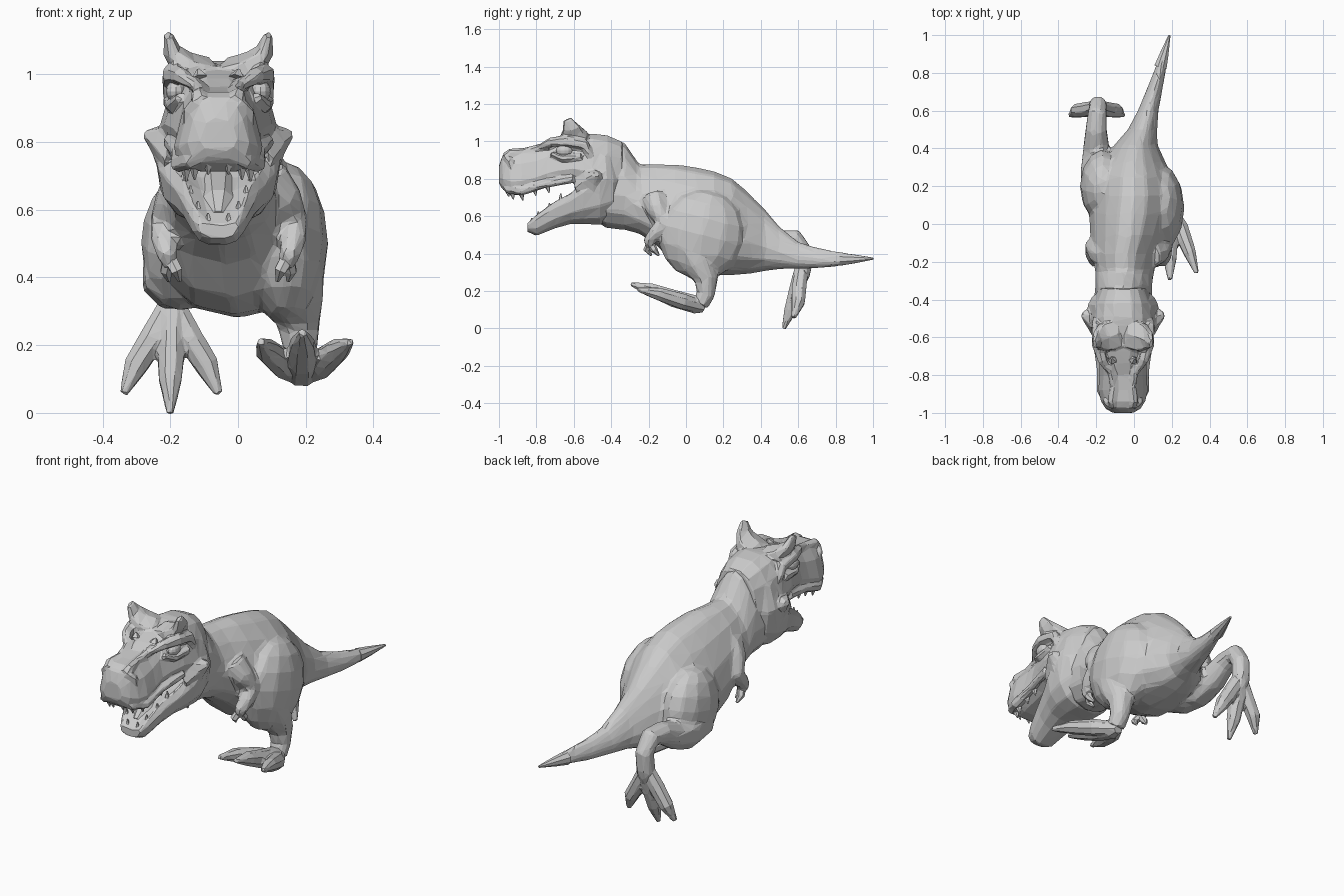
import bpy, bmesh, math
from mathutils import Vector, Matrix

CX = -0.058  # centre line of the head


def finish(name, bm):
    bmesh.ops.recalc_face_normals(bm, faces=bm.faces[:])
    me = bpy.data.meshes.new(name)
    bm.to_mesh(me)
    bm.free()
    ob = bpy.data.objects.new(name, me)
    bpy.context.collection.objects.link(ob)
    return ob


def skin(name, rings):
    """Bridge equal-sized rings of points and cap both ends."""
    bm = bmesh.new()
    vs = [[bm.verts.new(p) for p in r] for r in rings]
    n = len(vs[0])
    for a, b in zip(vs, vs[1:]):
        for i in range(n):
            j = (i + 1) % n
            bm.faces.new((a[i], a[j], b[j], b[i]))
    bm.faces.new(vs[0])
    bm.faces.new(vs[-1])
    return finish(name, bm)


def loft(name, sections, n=14, boxy=1.0, pinch=0.0, dish=0.0):
    """Sections along y: (y, centre x, bottom, top, half width)."""
    rings = []
    for y, cx, bot, top, hw in sections:
        ring = []
        for i in range(n):
            a = 2 * math.pi * (i + 0.5) / n
            c, s = math.cos(a), math.sin(a)
            c = math.copysign(abs(c) ** boxy, c)
            s = math.copysign(abs(s) ** boxy, s)
            z = (bot + top) / 2 + s * (top - bot) / 2
            if s > 0 and abs(c) < 0.75:
                z -= dish * (top - bot)
            ring.append((cx + hw * c * (1 - pinch * s), y, z))
        rings.append(ring)
    return skin(name, rings)


def tube(name, pts, n=8, flat=1.0, ref=(1, 0, 0)):
    """Tapered limb through (x, y, z, radius); flat scales it along ref."""
    P = [Vector(p[:3]) for p in pts]
    rings = []
    for i, p in enumerate(P):
        t = (P[min(i + 1, len(P) - 1)] - P[max(i - 1, 0)]).normalized()
        u = Vector(ref) - t * t.dot(Vector(ref))
        u.normalize()
        v = t.cross(u)
        r = pts[i][3]
        rings.append([p + r * (u * flat * math.cos(k) + v * math.sin(k))
                      for k in [2 * math.pi * (j + 0.5) / n for j in range(n)]])
    return skin(name, rings)


def ball(name, loc, size, tilt=0.0, seg=12, rows=8):
    bm = bmesh.new()
    m = Matrix.Translation(loc) @ Matrix.Rotation(tilt, 4, 'X') @ Matrix.Diagonal((*size, 1))
    bmesh.ops.create_uvsphere(bm, u_segments=seg, v_segments=rows, radius=1, matrix=m)
    return finish(name, bm)


def fuse(name, parts, voxel, smooth, faces):
    """Merge overlapping parts into one faceted low-poly skin."""
    bpy.ops.object.select_all(action='DESELECT')
    for p in parts:
        p.select_set(True)
    ob = bpy.context.view_layer.objects.active = parts[0]
    bpy.ops.object.join()
    ob.name = name
    m = ob.modifiers.new("merge", 'REMESH')
    m.mode, m.voxel_size = 'VOXEL', voxel
    m = ob.modifiers.new("blend", 'SMOOTH')
    m.iterations = smooth
    bpy.ops.object.modifier_apply(modifier="merge")
    bpy.ops.object.modifier_apply(modifier="blend")
    tris = sum(len(p.vertices) - 2 for p in ob.data.polygons)
    m = ob.modifiers.new("facets", 'DECIMATE')
    m.ratio = min(1, faces / max(tris, 1))
    bpy.ops.object.modifier_apply(modifier="facets")
    for p in ob.data.polygons:
        p.use_smooth = False


# Neck, torso and tail
body = [loft("torso", [
    (-.55, CX, .62, .98, .12), (-.43, CX, .535, 1.02, .15), (-.33, -.055, .525, .995, .145),
    (-.25, -.05, .505, .88, .15), (-.16, -.045, .445, .88, .17), (-.06, -.025, .34, .88, .2),
    (.05, -.01, .29, .863, .22), (.15, 0, .28, .842, .22), (.25, 0, .285, .8, .2),
    (.33, .0, .29, .73, .16), (.42, .01, .305, .64, .11), (.5, .045, .316, .545, .075),
    (.6, .075, .317, .465, .054), (.7, .105, .32, .433, .043), (.8, .135, .33, .415, .032),
    (.9, .16, .345, .397, .021)], pinch=.3)]
tube("tail_tip", [(.14, .83, .37, .036), (.16, .9, .371, .025), (.188, 1.0, .373, .006)])

# Upper skull and snout
head = [loft("skull", [
    (-1.0, CX, .775, .87, .05), (-.98, CX, .74, .93, .085), (-.94, CX, .71, .95, .11),
    (-.88, CX, .71, .955, .123), (-.8, CX, .735, .965, .117), (-.74, CX, .755, .99, .116),
    (-.68, CX, .77, 1.01, .13), (-.6, CX, .775, 1.03, .15), (-.5, CX, .74, 1.045, .165),
    (-.42, CX, .7, 1.035, .155), (-.34, CX, .72, 1.0, .12)], n=12, boxy=.7, pinch=.25)]

# Lower jaw widening into the cheeks
head.append(loft("lower_jaw", [
    (-.848, CX, .515, .57, .06), (-.8, CX, .493, .625, .083), (-.7, CX, .533, .7, .115),
    (-.62, CX, .555, .745, .145), (-.55, CX, .555, .81, .175), (-.46, CX, .55, .88, .185),
    (-.39, CX, .58, .89, .165), (-.35, CX, .65, .85, .12)], n=12, boxy=.75, pinch=-.15, dish=.25))

tube("tongue", [(CX, -.79, .58, .02), (CX, -.72, .625, .04), (CX, -.6, .67, .05),
                (CX, -.52, .7, .05)], flat=1.2)

# Paired details
for s, side in ((-1, "right"), (1, "left")):
    def hx(d):
        return CX + s * d
    # brow horn, swept from the crown up to a point
    head += [
        tube("horn", [(hx(.03), -.58, 1.005, .045), (hx(.1), -.6, 1.025, .045),
                      (hx(.138), -.615, 1.07, .028), (hx(.148), -.635, 1.118, .014)],
             n=6, flat=1.9, ref=(0, 1, 0)),
        tube("brow", [(hx(.075), -.78, .97, .016), (hx(.11), -.72, .995, .028),
                      (hx(.135), -.64, 1.0, .034), (hx(.14), -.54, .98, .03),
                      (hx(.145), -.51, .92, .02)], n=6),
        tube("eyelid", [(hx(.115), -.72, .935, .014), (hx(.14), -.66, .91, .02),
                        (hx(.15), -.56, .92, .018)], n=6),
        tube("cheek_spike", [(hx(.12), -.5, .78, .1), (hx(.175), -.49, .81, .05),
                             (hx(.217), -.48, .825, .014)], n=6, flat=1.2, ref=(0, 1, 0)),
        tube("cheek", [(hx(.12), -.45, .92, .05), (hx(.15), -.45, .8, .065),
                       (hx(.14), -.48, .68, .06), (hx(.1), -.55, .605, .04)], flat=.6),
        tube("snout_ridge", [(hx(.045), -.97, .92, .02), (hx(.058), -.94, .935, .026),
                             (hx(.05), -.86, .945, .022), (hx(.07), -.74, .98, .018)], n=6),
        tube("nostril_rim", [(hx(.065), -.965, .92, .014), (hx(.09), -.94, .89, .018),
                             (hx(.095), -.93, .85, .012)], n=6),
        tube("lip", [(hx(.02), -.98, .775, .02), (hx(.08), -.95, .745, .026),
                     (hx(.117), -.88, .735, .026), (hx(.12), -.76, .77, .022),
                     (hx(.145), -.6, .8, .022)], n=6)]
    ball(side + "_eye", (hx(.125), -.65, .95), (.03, .045, .033))
    tube(side + "_crown_bump", [(hx(.055), -.72, .99, .025), (hx(.06), -.71, 1.015, .005)], n=5)
    # teeth along both jaws
    for i, (d, y, z) in enumerate([(.03, -.955, .74), (.07, -.93, .725), (.095, -.88, .72),
                                   (.1, -.81, .745), (.108, -.74, .76)]):
        tube(f"{side}_upper_tooth_{i}", [(hx(d), y, z, .016), (hx(d), y + .008, z - .036, .003)], n=5)
    for i, (d, y, z) in enumerate([(.03, -.825, .555), (.06, -.79, .59), (.082, -.73, .635),
                                   (.1, -.67, .685)]):
        tube(f"{side}_lower_tooth_{i}", [(hx(d), y, z, .013), (hx(d), y, z + .036, .003)], n=5)

    # small arm with two claws
    def ax(d):
        return -.028 + s * d
    body.append(tube("arm", [(ax(.11), -.17, .7, .07), (ax(.16), -.15, .63, .062),
                             (ax(.19), -.115, .56, .047), (ax(.192), -.16, .515, .04),
                             (ax(.18), -.2, .465, .034), (ax(.17), -.185, .43, .025)]))
    for k in (-1, 1):
        tube(f"{side}_claw_{k}", [(ax(.175), -.19, .455, .022),
                                  (ax(.168 + .016 * k), -.19 + .02 * k, .42, .019),
                                  (ax(.16 + .016 * k), -.165 + .02 * k, .39, .006)], n=6)

# Forward-stepping leg
body += [ball("thigh", (.14, .085, .5), (.127, .235, .24), tilt=-.25),
         tube("shin", [(.15, .04, .42, .11), (.17, .07, .34, .09), (.18, .11, .26, .067),
                       (.185, .105, .18, .052), (.187, .075, .125, .048)])]
toes = [[(.188, .1, .105, .025), (.188, .06, .125, .052), (.19, -.06, .158, .05),
         (.19, -.19, .207, .037), (.19, -.295, .237, .012)]]
for s, tip in ((-1, .068), (1, .332)):
    toes.append([(.188, .08, .115, .035), (.19 + s * .055, -.02, .145, .045),
                 (.19 + s * .105, -.15, .185, .036), (tip, -.26, .21, .012)])
fuse("left_foot", [tube("toe", t) for t in toes], .007, 1, 420)

# Trailing leg, lifted behind with drooping toes
body += [ball("thigh", (-.165, .2, .5), (.122, .195, .2), tilt=.2),
         tube("shin", [(-.17, .17, .42, .115), (-.19, .3, .4, .1), (-.2, .4, .42, .075),
                       (-.2, .5, .47, .06), (-.195, .585, .48, .053), (-.19, .63, .41, .05),
                       (-.195, .625, .31, .05), (-.197, .6, .23, .042)])]
toes = [[(-.195, .625, .33, .045), (-.197, .59, .2, .044), (-.2, .56, .1, .037), (-.2, .522, -.002, .011)]]
for s, tip in ((-1, -.338), (1, -.057)):
    toes.append([(-.195, .62, .33, .035), (-.197 + s * .055, .605, .22, .042),
                 (-.197 + s * .105, .6, .14, .038), (tip, .575, .056, .012)])
fuse("right_foot", [tube("toe", t) for t in toes], .007, 1, 420)

fuse("body_and_legs", body, .011, 10, 1900)
fuse("head", head, .0075, 5, 1900)
